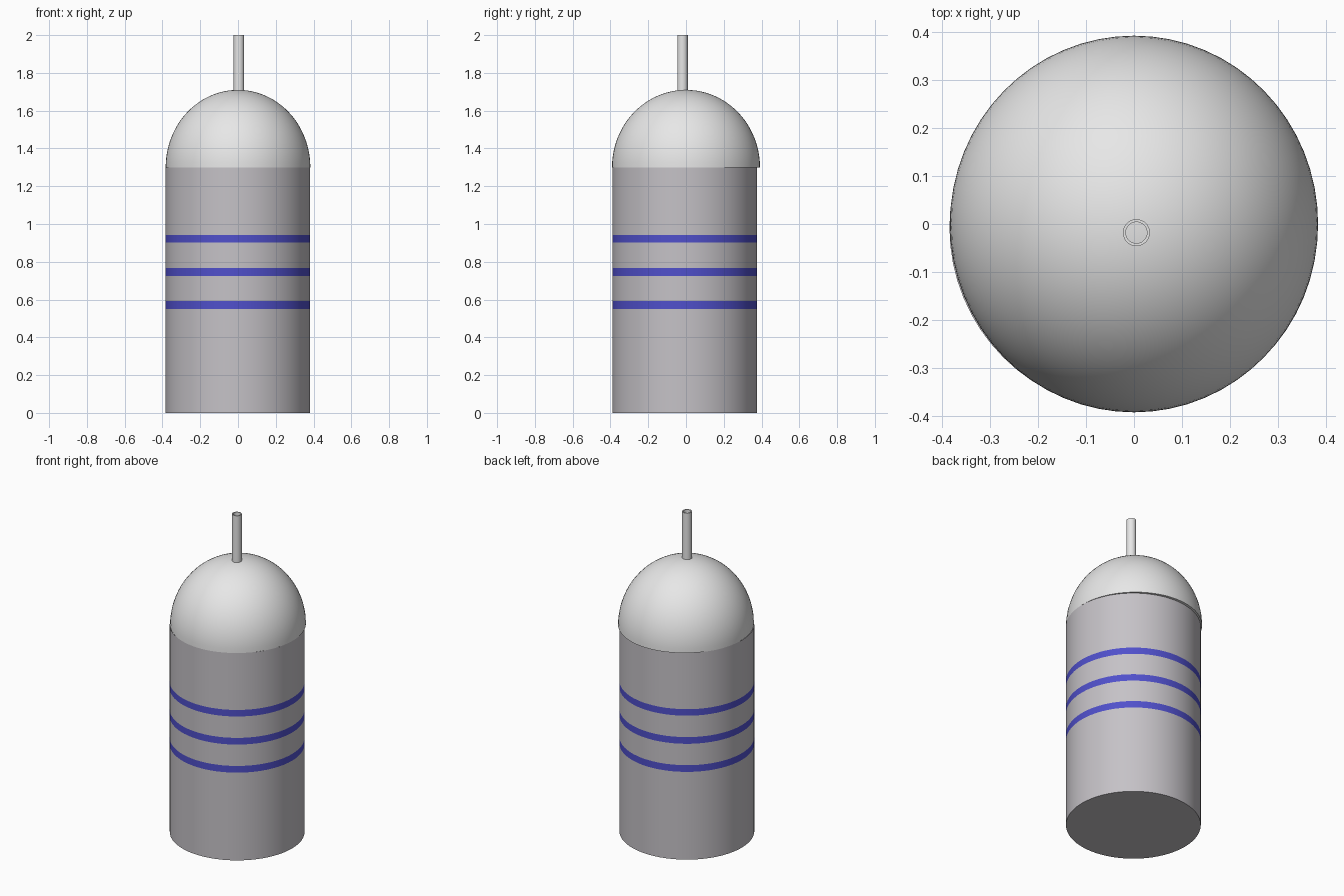
import bpy, math

if "Cube" in bpy.data.objects:
    bpy.data.objects.remove(bpy.data.objects["Cube"])

SIDES = 64


def material(name, rgb):
    m = bpy.data.materials.new(name)
    m.diffuse_color = (*rgb, 1.0)
    m.use_nodes = True
    m.node_tree.nodes["Principled BSDF"].inputs["Base Color"].default_value = m.diffuse_color
    return m


light_grey = material("light_grey", (0.80, 0.80, 0.80))
mid_grey = material("mid_grey", (0.56, 0.54, 0.57))
blue = material("blue", (0.08, 0.08, 0.60))


def lathe(name, profile, center, mats, yscale=1.0, cap_bottom=False, cap_top=False,
          closed=False, rule=None):
    """Turn a (radius, z) profile around z; radius 0 becomes a single pole point."""
    verts, rings, faces = [], [], []
    for r, z in profile:
        n = 1 if r < 1e-6 else SIDES
        rings.append([len(verts) + i for i in range(n)])
        for i in range(n):
            a = 2 * math.pi * i / SIDES
            verts.append((center[0] + r * math.cos(a),
                          center[1] + r * yscale * math.sin(a), z))
    pairs = list(zip(rings, rings[1:]))
    if closed:
        pairs.append((rings[-1], rings[0]))
    for a, b in pairs:
        for i in range(SIDES):
            j = (i + 1) % SIDES
            if len(b) == 1:
                faces.append((a[i], a[j], b[0]))
            else:
                faces.append((a[i], a[j], b[j], b[i]))
    if cap_bottom:
        faces.append(tuple(reversed(rings[0])))
    if cap_top:
        faces.append(tuple(rings[-1]))
    mesh = bpy.data.meshes.new(name)
    mesh.from_pydata(verts, [], faces)
    for m in mats:
        mesh.materials.append(m)
    if rule:
        for p in mesh.polygons:
            p.material_index = rule(p.center.z)
    obj = bpy.data.objects.new(name, mesh)
    bpy.context.collection.objects.link(obj)
    bpy.ops.object.select_all(action='DESELECT')
    obj.select_set(True)
    bpy.context.view_layer.objects.active = obj
    bpy.ops.object.shade_smooth_by_angle(angle=math.radians(35))
    return obj


# Cylindrical body with three painted blue bands
bands = [(0.55, 0.592), (0.726, 0.768), (0.902, 0.943)]
heights = [0.0] + [z for band in bands for z in band] + [1.30]
lathe("body", [(0.383, z) for z in heights], (-0.001, -0.007), [mid_grey, blue],
      cap_bottom=True,
      rule=lambda z: int(any(lo < z < hi for lo, hi in bands)))

# Domed lid, slightly overhanging the body at the back
STEPS = 24
dome = [(0.383 * math.cos(t), 1.30 + 0.41 * math.sin(t))
        for t in (0.5 * math.pi * k / STEPS for k in range(STEPS))]
lathe("dome", dome + [(0.0, 1.71)], (0, 0), [light_grey], yscale=1.023, cap_bottom=True)

# Thin hollow tube on top
lathe("antenna_tube", [(0.028, 1.69), (0.028, 2.0), (0.022, 2.0), (0.022, 1.69)],
      (0.005, -0.018), [light_grey], closed=True)
